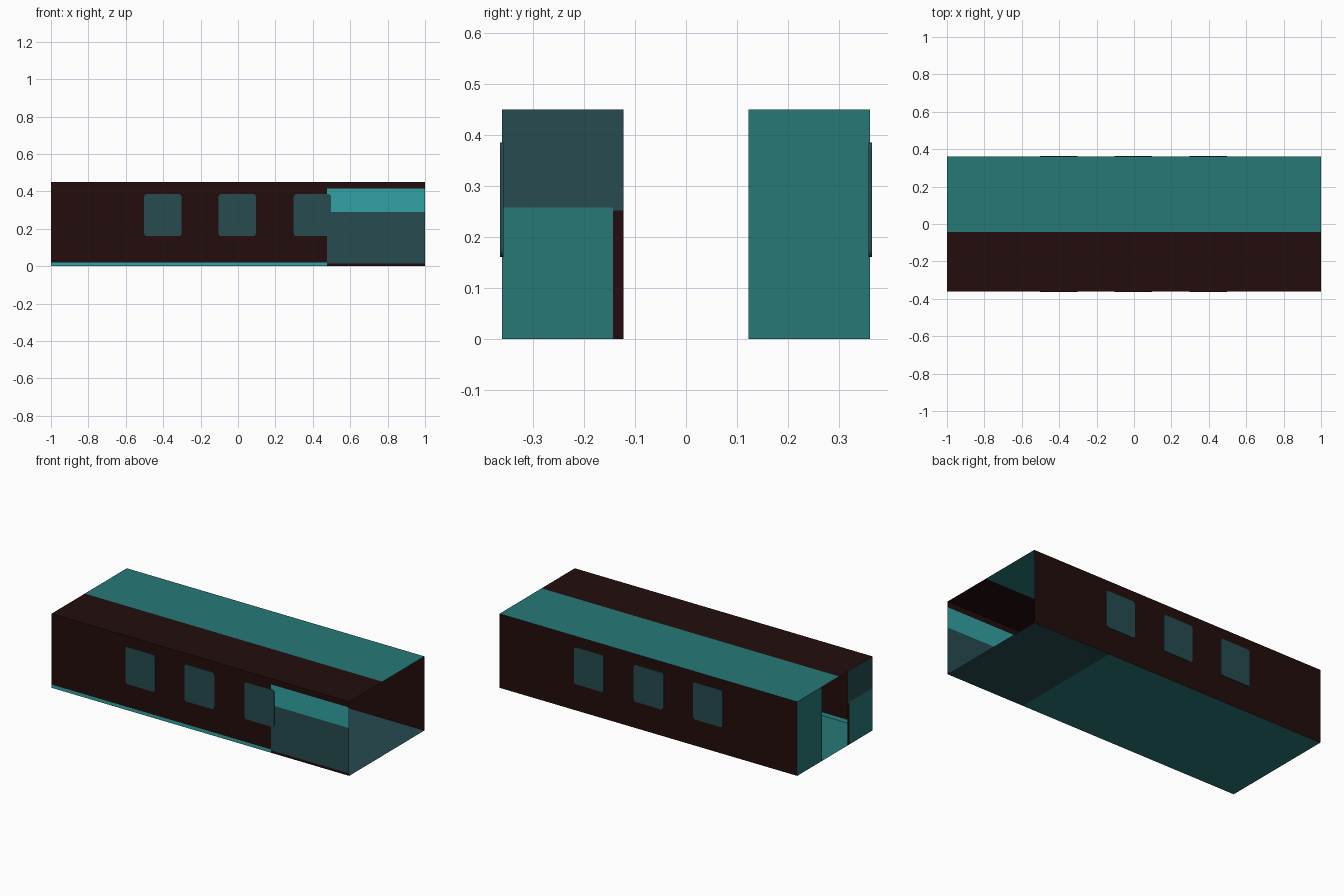
import bpy, bmesh, math

if "Cube" in bpy.data.objects:
    bpy.data.objects.remove(bpy.data.objects["Cube"])

def mat(name, rgb):
    m = bpy.data.materials.new(name)
    m.diffuse_color = (*rgb, 1)
    m.use_nodes = True
    m.node_tree.nodes["Principled BSDF"].inputs["Base Color"].default_value = m.diffuse_color
    return m

BROWN = mat("dark_brown", (0.017, 0.004, 0.004))
TEAL = mat("teal", (0.02, 0.19, 0.18))
BRIGHT = mat("bright_teal", (0.032, 0.36, 0.37))
SLATE = mat("slate", (0.02, 0.07, 0.08))
MATS = [BROWN, TEAL, BRIGHT, SLATE]

W, H, SPLIT = 0.361, 0.45, 0.475   # half width, height, colour break along x

def sheet(name, to3d, rects):
    """Thin sheet made of flat coloured rectangles (u0, u1, v0, v1, material)."""
    bm = bmesh.new()
    for u0, u1, v0, v1, m in rects:
        vs = [bm.verts.new(to3d(u, v)) for u, v in ((u0, v0), (u1, v0), (u1, v1), (u0, v1))]
        bm.faces.new(vs).material_index = MATS.index(m)
    bmesh.ops.remove_doubles(bm, verts=bm.verts, dist=1e-5)
    finish(name, bm, MATS)

def finish(name, bm, mats):
    me = bpy.data.meshes.new(name)
    bm.to_mesh(me)
    bm.free()
    for m in mats:
        me.materials.append(m)
    bpy.context.collection.objects.link(bpy.data.objects.new(name, me))

def window(name, x, z, side, w=0.2, h=0.225, r=0.015, t=0.007):
    """Rounded plate straddling the side wall."""
    bm = bmesh.new()
    vs = []
    for k, (sx, sz) in enumerate(((1, 1), (-1, 1), (-1, -1), (1, -1))):
        for a in (0, 30, 60, 90):
            ang = math.radians(k * 90 + a)
            vs.append(bm.verts.new((x + sx * (w / 2 - r) + r * math.cos(ang),
                                    side * W - t / 2,
                                    z + sz * (h / 2 - r) + r * math.sin(ang))))
    f = bm.faces.new(vs)
    ext = bmesh.ops.extrude_face_region(bm, geom=[f])
    bmesh.ops.translate(bm, vec=(0, t, 0),
                        verts=[v for v in ext["geom"] if isinstance(v, bmesh.types.BMVert)])
    bmesh.ops.recalc_face_normals(bm, faces=bm.faces)
    finish(name, bm, [SLATE])

# front wall with painted end section and lower stripe
sheet("front_wall", lambda x, z: (x, -W, z), [
    (-1, SPLIT, 0, 0.02, BRIGHT),
    (-1, SPLIT, 0.02, H, BROWN),
    (SPLIT, 1, 0, 0.015, BROWN),
    (SPLIT, 1, 0.015, 0.29, SLATE),
    (SPLIT, 1, 0.29, 0.415, BRIGHT),
    (SPLIT, 1, 0.415, H, BROWN)])

# plain back wall
sheet("back_wall", lambda x, z: (-x, W, z), [(-1, 1, 0, H, BROWN)])

# two-tone roof
sheet("roof", lambda x, y: (x, y, H), [
    (-1, 1, -W, -0.042, BROWN), (-1, 1, -0.042, W, TEAL)])

# two-tone floor
sheet("floor", lambda x, y: (x, -y, 0), [
    (-1, SPLIT, -W, W, TEAL), (SPLIT, 1, -W, W, SLATE)])

# left end panels either side of the doorway; the right end is open
sheet("end_panel_back", lambda y, z: (-1, -y, z), [(-W, -0.122, 0, H, TEAL)])
sheet("end_panel_front", lambda y, z: (-1, -y, z), [
    (0.143, W, 0, 0.258, TEAL),
    (0.122, 0.143, 0, 0.252, BROWN),
    (0.122, 0.143, 0.252, H, SLATE),
    (0.143, W, 0.258, H, SLATE)])

# three windows on each side
for side, label in ((-1, "front"), (1, "back")):
    for i, x in enumerate((-0.402, -0.004, 0.398)):
        window(f"{label}_window_{i + 1}", x, 0.273, side)
